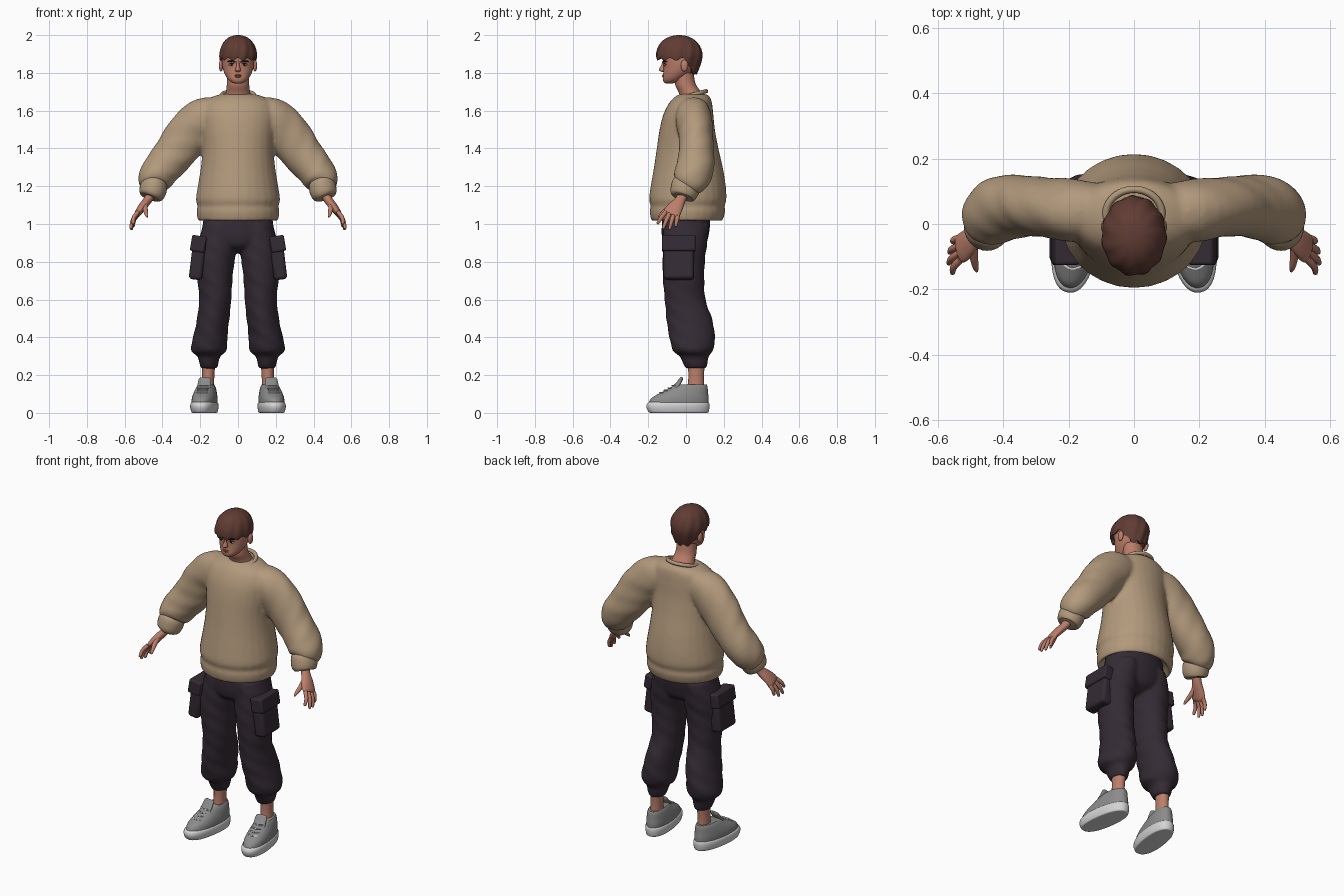
import bpy, bmesh
from math import sin, cos, pi, radians, copysign
from mathutils import Vector, Matrix

cube = bpy.data.objects.get("Cube")
if cube:
    bpy.data.objects.remove(cube, do_unlink=True)


def material(name, *rgb):
    m = bpy.data.materials.new(name)
    m.use_nodes = True
    m.diffuse_color = (*rgb, 1)
    m.node_tree.nodes["Principled BSDF"].inputs["Base Color"].default_value = (*rgb, 1)
    return m


SKIN = material("skin", .50, .21, .145)
LIPS = material("lips", .36, .12, .09)
HAIR = material("brown_hair", .117, .045, .034)
DARK = material("dark_brown", .02, .011, .009)
EYE = material("eye_white", .6, .55, .52)
KNIT = material("tan_knit", .445, .319, .202)
CLOTH = material("dark_cloth", .034, .024, .034)
GREY = material("shoe_grey", .26, .26, .26)
WHITE = material("sole_white", .66, .66, .66)


def skin(bm, rings):
    """Bridge rings of points into a capped skin."""
    rows = [[bm.verts.new(p) for p in ring] for ring in rings]
    n = len(rows[0])
    for a, b in zip(rows, rows[1:]):
        for i in range(n):
            bm.faces.new((a[i], a[(i + 1) % n], b[(i + 1) % n], b[i]))
    bm.faces.new(rows[0])
    bm.faces.new(rows[-1])


def spline(rows, steps):
    out = []
    for i in range(len(rows) - 1):
        p = [rows[min(max(i + k, 0), len(rows) - 1)] for k in (-1, 0, 1, 2)]
        for s in range(steps):
            t = s / steps
            out.append([b + .5 * t * (c - a + t * (2 * a - 5 * b + 4 * c - d + t * (3 * (b - c) + d - a)))
                        for a, b, c, d in zip(*p)])
    return out + [list(rows[-1])]


def loft(bm, rows, flat=False, sides=28, steps=4, power=2, fold=0):
    """Rows are x, y, z, width radius, depth radius."""
    pts = spline(rows, steps)
    rings = []
    for i, (x, y, z, ru, rv) in enumerate(pts):
        t = Vector(pts[min(i + 1, len(pts) - 1)][:3]) - Vector(pts[max(i - 1, 0)][:3])
        t = Vector((0, 0, 1)) if flat else t.normalized()
        v = Vector((0, 1, 0))
        v = (v - t * t.dot(v)).normalized()
        u = v.cross(t)
        ring = []
        for j in range(sides):
            a = 2 * pi * j / sides
            c, s = (copysign(abs(q) ** (2 / power), q) for q in (cos(a), sin(a)))
            k = 1 + fold * sin(3 * a + z * 45) * sin(z * 23 + a)
            ring.append(Vector((x, y, z)) + u * c * max(ru, .001) * k + v * s * max(rv, .001) * k)
        rings.append(ring)
    skin(bm, rings)


def stack(bm, rows, **kw):
    """Level slices: z, front y, back y, half width, optional centre x."""
    loft(bm, [((r[4] if len(r) > 4 else 0), (r[1] + r[2]) / 2, r[0], r[3], (r[2] - r[1]) / 2)
              for r in rows], flat=True, **kw)


def ball(bm, centre, size):
    bmesh.ops.create_uvsphere(bm, u_segments=20, v_segments=12, radius=1,
                              matrix=Matrix.Translation(centre) @ Matrix.Diagonal((*size, 1)))


def box(bm, centre, size, tilt):
    bmesh.ops.create_cube(bm, size=1, matrix=Matrix.Translation(centre)
                          @ Matrix.Rotation(tilt, 4, 'Y') @ Matrix.Diagonal((*size, 1)))


def finish(bm, name, mat, mirror=False, blend=0, bevel=0, move=None):
    bmesh.ops.recalc_face_normals(bm, faces=bm.faces)
    if move:
        bm.transform(move)
    me = bpy.data.meshes.new(name)
    bm.to_mesh(me)
    bm.free()
    me.materials.append(mat)
    ob = bpy.data.objects.new(name, me)
    bpy.context.collection.objects.link(ob)
    bpy.ops.object.select_all(action='DESELECT')
    ob.select_set(True)
    bpy.context.view_layer.objects.active = ob
    bpy.ops.object.shade_smooth_by_angle(angle=radians(45))
    if bevel:
        b = ob.modifiers.new("bevel", 'BEVEL')
        b.width, b.segments = bevel, 3
    if mirror:
        ob.modifiers.new("mirror", 'MIRROR').use_mirror_merge = False
    if blend:
        r = ob.modifiers.new("blend", 'REMESH')
        r.mode, r.voxel_size, r.use_smooth_shade = 'VOXEL', blend, True
        s = ob.modifiers.new("soften", 'SMOOTH')
        s.factor, s.iterations = .5, 6
    return ob


# Sweater: torso and sleeves blended into one knit body
bm = bmesh.new()
stack(bm, [(1.07, -.14, .14, .17), (1.03, -.165, .17, .195), (1.012, -.178, .185, .207),
           (1.03, -.187, .198, .215), (1.07, -.192, .208, .22), (1.095, -.187, .204, .214),
           (1.13, -.196, .214, .223), (1.2, -.187, .211, .213), (1.3, -.17, .195, .197),
           (1.4, -.155, .172, .189), (1.5, -.14, .153, .195), (1.58, -.12, .145, .2),
           (1.64, -.09, .138, .185), (1.672, -.06, .128, .14), (1.688, -.035, .11, .09)])
SLEEVE = [(.08, .04, 1.575, .085, .08), (.17, .04, 1.56, .115, .095), (.255, .05, 1.485, .118, .092),
          (.34, .055, 1.37, .108, .095), (.41, .045, 1.285, .1, .1), (.445, .018, 1.225, .088, .092),
          (.45, .0, 1.195, .06, .07)]
for s in (1, -1):
    loft(bm, [(s * r[0], *r[1:]) for r in SLEEVE], fold=.03)
finish(bm, "sweater", KNIT, blend=.01)

bm = bmesh.new()
loft(bm, [(.44, .012, 1.225, .055, .06), (.444, .004, 1.208, .07, .078), (.452, -.01, 1.172, .071, .075),
          (.459, -.02, 1.148, .062, .066), (.461, -.022, 1.142, .045, .05)])
finish(bm, "sleeve_cuffs", KNIT, mirror=True)

# Collar: a soft ring tilted down at the front
bm = bmesh.new()
ring = [Vector((.086 * cos(a), .03 + .076 * sin(a), 1.683 + .02 * sin(a)))
        for a in (2 * pi * i / 40 for i in range(40))]
rows = [[p + Vector((p.x, p.y - .03, 0)).normalized() * .011 * cos(b) + Vector((0, 0, .011 * sin(b)))
         for p in ring] for b in (2 * pi * k / 10 for k in range(10))]
vs = [[bm.verts.new(p) for p in row] for row in rows]
for k in range(10):
    for i in range(40):
        j, m = (i + 1) % 40, (k + 1) % 10
        bm.faces.new((vs[k][i], vs[k][j], vs[m][j], vs[m][i]))
finish(bm, "collar", KNIT)

# Trousers: hips and gathered legs blended together
bm = bmesh.new()
stack(bm, [(1.1, -.12, .125, .175), (1.0, -.128, .128, .187), (.93, -.128, .118, .187),
           (.88, -.11, .1, .13), (.85, -.05, .05, .05)])
for s in (1, -1):
    stack(bm, [(1.0, -.115, .12, .085, s * .1), (.88, -.125, .112, .104, s * .112),
               (.8, -.126, .1, .1, s * .119), (.7, -.12, .095, .094, s * .122),
               (.6, -.115, .105, .084, s * .121), (.5, -.105, .138, .086, s * .131),
               (.42, -.09, .15, .091, s * .144), (.36, -.08, .152, .096, s * .152),
               (.325, -.068, .14, .09, s * .155), (.3, -.035, .122, .06, s * .154),
               (.27, -.022, .118, .052, s * .154), (.235, -.002, .108, .043, s * .153)], fold=.035)
finish(bm, "cargo_trousers", CLOTH, blend=.01)

bm = bmesh.new()
box(bm, (.214, -.038, .81), (.07, .16, .21), -.12)
finish(bm, "cargo_pockets", CLOTH, mirror=True, bevel=.018)
bm = bmesh.new()
box(bm, (.21, -.038, .895), (.078, .176, .085), -.16)
finish(bm, "pocket_flaps", CLOTH, mirror=True, bevel=.01)

# Ankles and shoes, toes turned outward
bm = bmesh.new()
stack(bm, [(.26, .01, .1, .036, .156), (.18, .012, .094, .032, .158), (.09, .0, .1, .036, .16)])
finish(bm, "ankles", SKIN, mirror=True)

TURN = Matrix.Translation((.165, .05, 0)) @ Matrix.Rotation(radians(8), 4, 'Z') @ Matrix.Translation((0, -.05, 0))
bm = bmesh.new()
stack(bm, [(0, -.185, .11, .054), (.004, -.2, .12, .064), (.03, -.212, .125, .07),
           (.05, -.208, .124, .068), (.058, -.195, .118, .06)], power=2.3, sides=36)
finish(bm, "shoe_soles", WHITE, mirror=True, move=TURN)
bm = bmesh.new()
stack(bm, [(.045, -.202, .12, .064), (.075, -.188, .121, .064), (.1, -.15, .118, .06),
           (.125, -.1, .116, .053), (.14, -.075, .114, .047), (.15, -.055, .11, .04)],
      power=2.2, sides=36)
finish(bm, "shoe_uppers", GREY, mirror=True, move=TURN)
bm = bmesh.new()
loft(bm, [(0, -.085, .1, .036, .02), (0, -.045, .15, .036, .012), (0, -.026, .18, .032, .009),
          (0, -.021, .187, .02, .004)])
finish(bm, "shoe_tongues", GREY, mirror=True, move=TURN)
bm = bmesh.new()
for i in range(4):
    y, z = -.14 + .022 * i, .107 + .0125 * i
    loft(bm, [(-.028, y + .012, z, .003, .004), (0, y, z, .003, .004), (.028, y + .012, z, .003, .004)], sides=8)
finish(bm, "shoe_laces", WHITE, mirror=True, move=TURN)

# Hands: palm, four fingers and a thumb
bm = bmesh.new()
loft(bm, [(.452, -.008, 1.18, .026, .03), (.476, -.028, 1.13, .023, .028), (.503, -.052, 1.095, .022, .04),
          (.528, -.075, 1.06, .018, .046), (.535, -.082, 1.048, .01, .036)], sides=20)
for i, tip in enumerate([(.556, -.152, 1.0), (.568, -.122, .974), (.565, -.088, .969), (.555, -.055, .985)]):
    root = Vector((.53, -.108 + .022 * i, 1.062 - .004 * i))
    tip = Vector(tip)
    mid = (root + tip) / 2 + Vector((.008, 0, .004))
    loft(bm, [(*root, .012, .012), (*mid, .011, .011), (*tip.lerp(mid, .15), .008, .008), (*tip, .003, .003)], sides=10)
loft(bm, [(.49, -.05, 1.115, .015, .015), (.492, -.09, 1.085, .014, .014), (.485, -.13, 1.052, .01, .01),
          (.481, -.145, 1.036, .004, .004)], sides=10)
finish(bm, "hands", SKIN, mirror=True)

# Head and neck
bm = bmesh.new()
stack(bm, [(1.8, -.055, .04, .058), (1.74, -.058, .052, .059), (1.69, -.036, .085, .066), (1.64, -.03, .1, .085)])
finish(bm, "neck", SKIN)
bm = bmesh.new()
stack(bm, [(1.744, -.108, -.07, .018), (1.752, -.118, -.04, .038), (1.77, -.123, -.01, .056),
           (1.8, -.12, .03, .073), (1.83, -.119, .055, .082), (1.86, -.122, .07, .086),
           (1.9, -.125, .072, .086), (1.94, -.11, .06, .075), (1.975, -.07, .03, .04)], power=2.15, sides=36)
finish(bm, "head", SKIN)
bm = bmesh.new()
stack(bm, [(1.862, -.125, -.1, .008), (1.84, -.132, -.1, .008), (1.818, -.144, -.1, .014),
           (1.81, -.138, -.1, .015), (1.805, -.126, -.1, .008)], sides=16)
finish(bm, "nose", SKIN)
bm = bmesh.new()
ball(bm, (.09, -.008, 1.838), (.011, .02, .031))
finish(bm, "ears", SKIN, mirror=True)

# Face details
for name, mat, centre, size in [("eyes", EYE, (.034, -.111, 1.842), (.013, .005, .006)),
                                ("irises", DARK, (.034, -.114, 1.842), (.006, .004, .006))]:
    bm = bmesh.new()
    ball(bm, centre, size)
    finish(bm, name, mat, mirror=True)
bm = bmesh.new()
loft(bm, [(.014, -.121, 1.857, .003, .003), (.034, -.115, 1.863, .005, .004), (.056, -.1, 1.86, .002, .003)], sides=10)
loft(bm, [(.018, -.117, 1.847, .002, .002), (.034, -.114, 1.85, .0025, .003), (.05, -.104, 1.845, .002, .002)], sides=8)
finish(bm, "brows_and_lashes", DARK, mirror=True)
bm = bmesh.new()
ball(bm, (0, -.12, 1.787), (.022, .006, .004))
ball(bm, (0, -.12, 1.78), (.017, .007, .005))
finish(bm, "lips", LIPS)

# Hair: ridged cap with a jagged fringe and a longer back
N = 88


def lock(a, i):
    low = 1.872 + .007 * sin(11 * a) - .075 * min(1, max(0, sin(a) - .25) * 2)
    if i <= 9:
        t = pi / 2 * max(i, .3) / 9
        z, r = 1.89 + .11 * cos(t), sin(t) ** .9
    else:
        z = 1.89 + (low - 1.89) * min(1, (i - 9) / 5)
        r = 1 - .22 * (max(0, 1.89 - z) / .09) ** 1.4
    if i == 15:
        z, r = z + .012, r * .8
    r *= 1 + .022 * sin(11 * a + (2 - z) * 22) * min(1, i / 6)
    return Vector((.099 * r * cos(a), -.036 + .122 * r * sin(a), z))


bm = bmesh.new()
skin(bm, [[lock(2 * pi * j / N, i) for j in range(N)] for i in range(16)])
finish(bm, "hair", HAIR)
